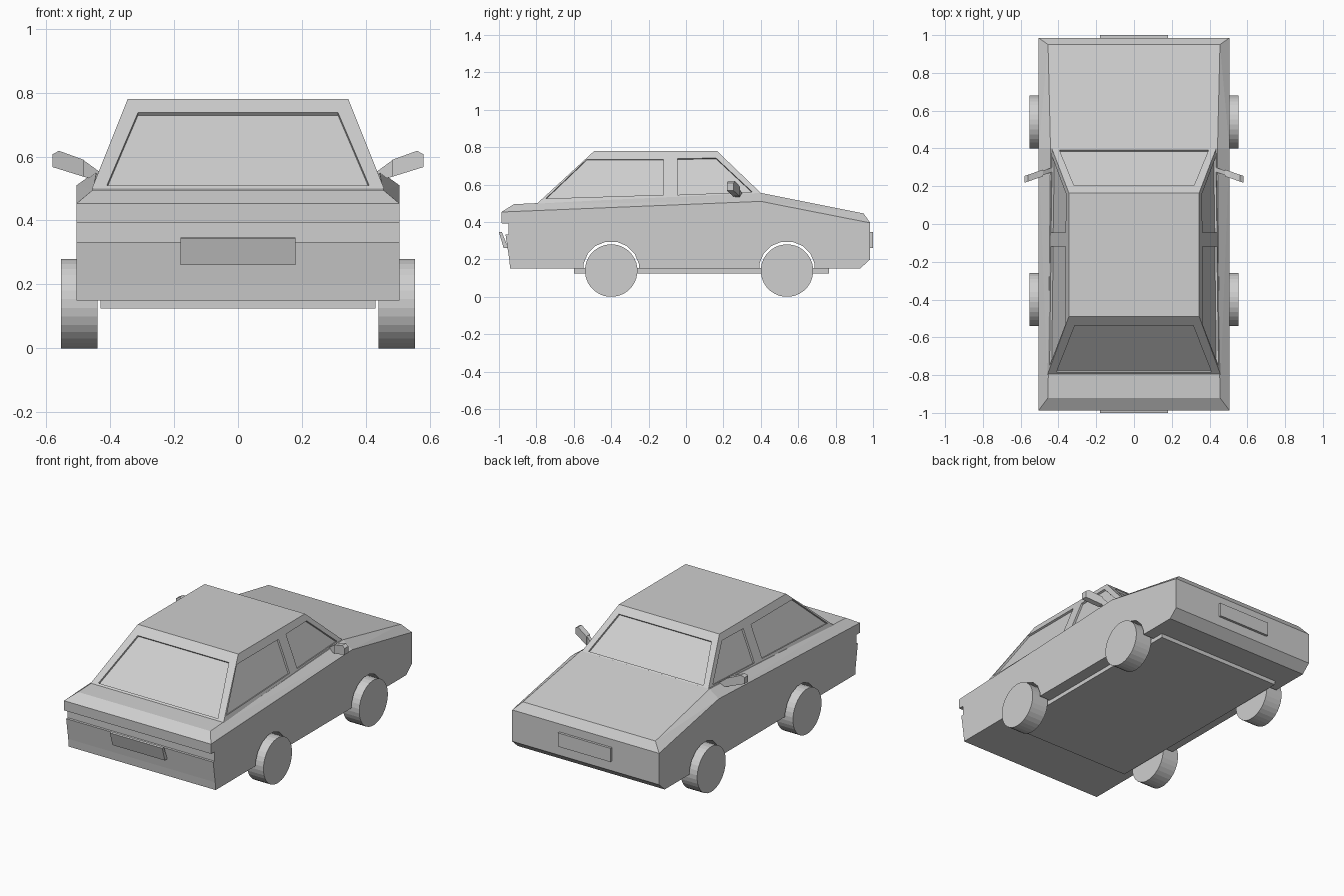
import bpy, bmesh, math
from mathutils import Vector

if "Cube" in bpy.data.objects:
    bpy.data.objects.remove(bpy.data.objects["Cube"])

grey = bpy.data.materials.new("plain grey")
grey.diffuse_color = (0.62, 0.62, 0.62, 1)
grey.use_nodes = True
grey.node_tree.nodes["Principled BSDF"].inputs["Base Color"].default_value = grey.diffuse_color


def finish(name, bm):
    bmesh.ops.recalc_face_normals(bm, faces=bm.faces)
    me = bpy.data.meshes.new(name)
    bm.to_mesh(me)
    bm.free()
    me.materials.append(grey)
    ob = bpy.data.objects.new(name, me)
    bpy.context.collection.objects.link(ob)
    return ob


def prism(name, profile, x0, x1):
    """Side-view (y, z) profile extruded across the car."""
    bm = bmesh.new()
    a = [bm.verts.new((x0, y, z)) for y, z in profile]
    b = [bm.verts.new((x1, y, z)) for y, z in profile]
    bm.faces.new(a)
    bm.faces.new(b[::-1])
    for i in range(len(a)):
        j = (i + 1) % len(a)
        bm.faces.new((a[i], a[j], b[j], b[i]))
    return finish(name, bm)


def hull(name, points):
    bm = bmesh.new()
    for p in points:
        bm.verts.new(p)
    res = bmesh.ops.convex_hull(bm, input=bm.verts)
    loose = [v for v in bm.verts if not v.link_faces]
    bmesh.ops.delete(bm, geom=loose, context='VERTS')
    bmesh.ops.dissolve_limit(bm, angle_limit=0.01, verts=bm.verts, edges=bm.edges)
    return finish(name, bm)


def both(points):
    return [(s * x, y, z) for x, y, z in points for s in (-1, 1)]


def circle(cy, cz, r, n):
    return [(cy + r * math.cos(2 * math.pi * (i + .5) / n),
             cz + r * math.sin(2 * math.pi * (i + .5) / n)) for i in range(n)]


def cut(ob, cutter):
    m = ob.modifiers.new("cut", 'BOOLEAN')
    m.operation = 'DIFFERENCE'
    m.solver = 'EXACT'
    m.object = cutter
    bpy.context.view_layer.objects.active = ob
    bpy.ops.object.modifier_apply(modifier=m.name)
    bpy.data.objects.remove(cutter)


def recess(ob, quad, depth=0.012):
    """Sink a window pane into a flat panel of the cabin."""
    q = [Vector(p) for p in quad]
    n = (q[1] - q[0]).cross(q[2] - q[0]).normalized()
    if n.dot(q[0] - Vector((0, -0.15, 0.5))) < 0:
        n = -n
    cut(ob, hull("window_cutter", [p + n * d for p in q for d in (-depth, 0.03)]))


# Lower body with open wheel arches
body = prism("lower_body", [
    (-0.94, 0.15), (-0.945, 0.20), (-0.965, 0.333), (-0.95, 0.333), (-0.95, 0.392),
    (-0.985, 0.392), (-0.987, 0.453), (0.40, 0.51), (0.985, 0.395),
    (0.985, 0.20), (0.93, 0.15)], -0.505, 0.505)
AXLES = {"rear": -0.40, "front": 0.54}
for y in AXLES.values():
    cut(body, prism("arch_cutter", circle(y, 0.146, 0.151, 16), -0.6, 0.6))

# Bonnet, belt line and boot lid
hull("upper_deck", both([
    (0.505, -0.987, 0.453), (0.505, 0.40, 0.51), (0.505, 0.985, 0.395),
    (0.455, -0.92, 0.495), (0.457, -0.80, 0.497), (0.442, 0.40, 0.555),
    (0.455, 0.95, 0.445)]))


# Cabin with recessed windows
def side_x(z):
    return 0.345 + 0.40 * (0.78 - z)


cabin = hull("cabin", both([
    (side_x(0.78), -0.49, 0.78), (side_x(0.78), 0.165, 0.78),
    (side_x(0.495), -0.80, 0.495), (side_x(0.55), 0.405, 0.55)]))
side_windows = [
    [(-0.75, 0.525), (-0.53, 0.735), (-0.12, 0.735), (-0.12, 0.545)],
    [(-0.045, 0.545), (-0.045, 0.738), (0.16, 0.742), (0.355, 0.56)]]
for s in (-1, 1):
    for win in side_windows:
        recess(cabin, [(s * side_x(z), y, z) for y, z in win])


def end_window(x0, z0, x1, z1, base, top):
    def at(z):
        t = (z - base[1]) / (top[1] - base[1])
        return base[0] + t * (top[0] - base[0])
    recess(cabin, [(-x0, at(z0), z0), (x0, at(z0), z0), (x1, at(z1), z1), (-x1, at(z1), z1)])


end_window(0.41, 0.51, 0.313, 0.737, (-0.80, 0.495), (-0.49, 0.78))
end_window(0.395, 0.562, 0.318, 0.742, (0.405, 0.55), (0.165, 0.78))

# Wheels
for name, y in AXLES.items():
    for side, s in (("left", -1), ("right", 1)):
        prism(f"{name}_wheel_{side}", circle(y, 0.14, 0.1405, 32), s * 0.44, s * 0.553)

# Floor pan
prism("floor_pan", [(-0.60, 0.125), (0.765, 0.125), (0.765, 0.155), (-0.60, 0.155)], -0.43, 0.43)

# Number plates
prism("rear_plate", [(-1.0, 0.345), (-0.985, 0.347), (-0.95, 0.26), (-0.975, 0.26)], -0.18, 0.18)
prism("front_plate", [(0.98, 0.26), (1.0, 0.26), (1.0, 0.345), (0.98, 0.345)], -0.18, 0.18)

# Door mirrors
STALK = [(0.43, 0.525), (0.43, 0.55), (0.485, 0.59), (0.485, 0.537)]
HEAD = [(0.483, 0.59), (0.56, 0.618), (0.58, 0.607), (0.58, 0.567), (0.483, 0.537)]
for side, s in (("left", -1), ("right", 1)):
    for part, pts, t in (("stalk", STALK, 0.012), ("head", HEAD, 0.018)):
        hull(f"mirror_{part}_{side}", [
            (s * x, 0.285 - (x - 0.44) * 0.35 + d, z) for x, z in pts for d in (-t, t)])
